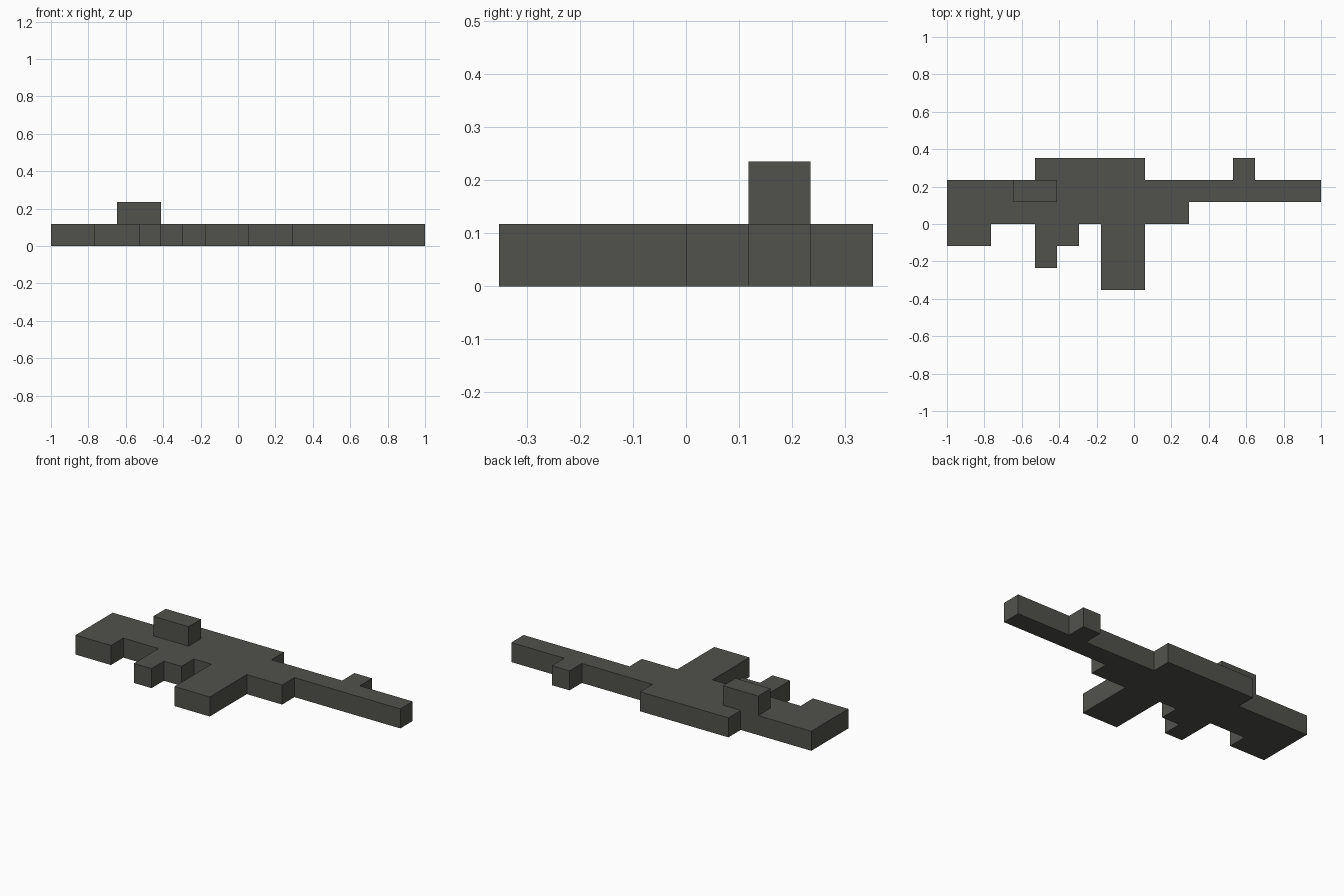
import bpy, bmesh

cube = bpy.data.objects.get("Cube")
if cube:
    bpy.data.objects.remove(cube, do_unlink=True)

U = 2 / 17  # one block of the grid the model is laid out on

# Dark warm grey for everything
grey = bpy.data.materials.new("dark_grey")
grey.use_nodes = True
colour = (0.083, 0.083, 0.073, 1)
grey.diffuse_color = colour
bsdf = grey.node_tree.nodes["Principled BSDF"]
bsdf.inputs["Base Color"].default_value = colour
bsdf.inputs["Roughness"].default_value = 0.8


def slab(name, outline, z0, z1):
    """Extrude an outline, given in block units, from z0 up to z1."""
    bm = bmesh.new()
    base = bm.faces.new([bm.verts.new(((x - 8.5) * U, y * U, z0 * U)) for x, y in outline])
    top = bmesh.ops.extrude_face_region(bm, geom=[base])["geom"]
    bmesh.ops.translate(bm, vec=(0, 0, (z1 - z0) * U),
                        verts=[v for v in top if isinstance(v, bmesh.types.BMVert)])
    bmesh.ops.recalc_face_normals(bm, faces=bm.faces)
    mesh = bpy.data.meshes.new(name)
    bm.to_mesh(mesh)
    bm.free()
    mesh.materials.append(grey)
    obj = bpy.data.objects.new(name, mesh)
    bpy.context.collection.objects.link(obj)
    return obj


# One continuous silhouette, counter-clockwise from the stock's lower corner
silhouette = [
    (0, -1), (2, -1), (2, 0),                              # stock
    (4, 0), (4, -2), (5, -2), (5, -1), (6, -1), (6, 0),    # grip and trigger
    (7, 0), (7, -3), (9, -3), (9, 0),                      # magazine
    (11, 0), (11, 1),                                      # handguard
    (17, 1), (17, 2),                                      # barrel
    (14, 2), (14, 3), (13, 3), (13, 2),                    # front sight
    (9, 2), (9, 3), (4, 3), (4, 2),                        # receiver top
    (0, 2),
]
slab("body", silhouette, 0, 1)

# Raised block on the side of the body
slab("side_handle", [(3, 1), (5, 1), (5, 2), (3, 2)], 1, 2)
